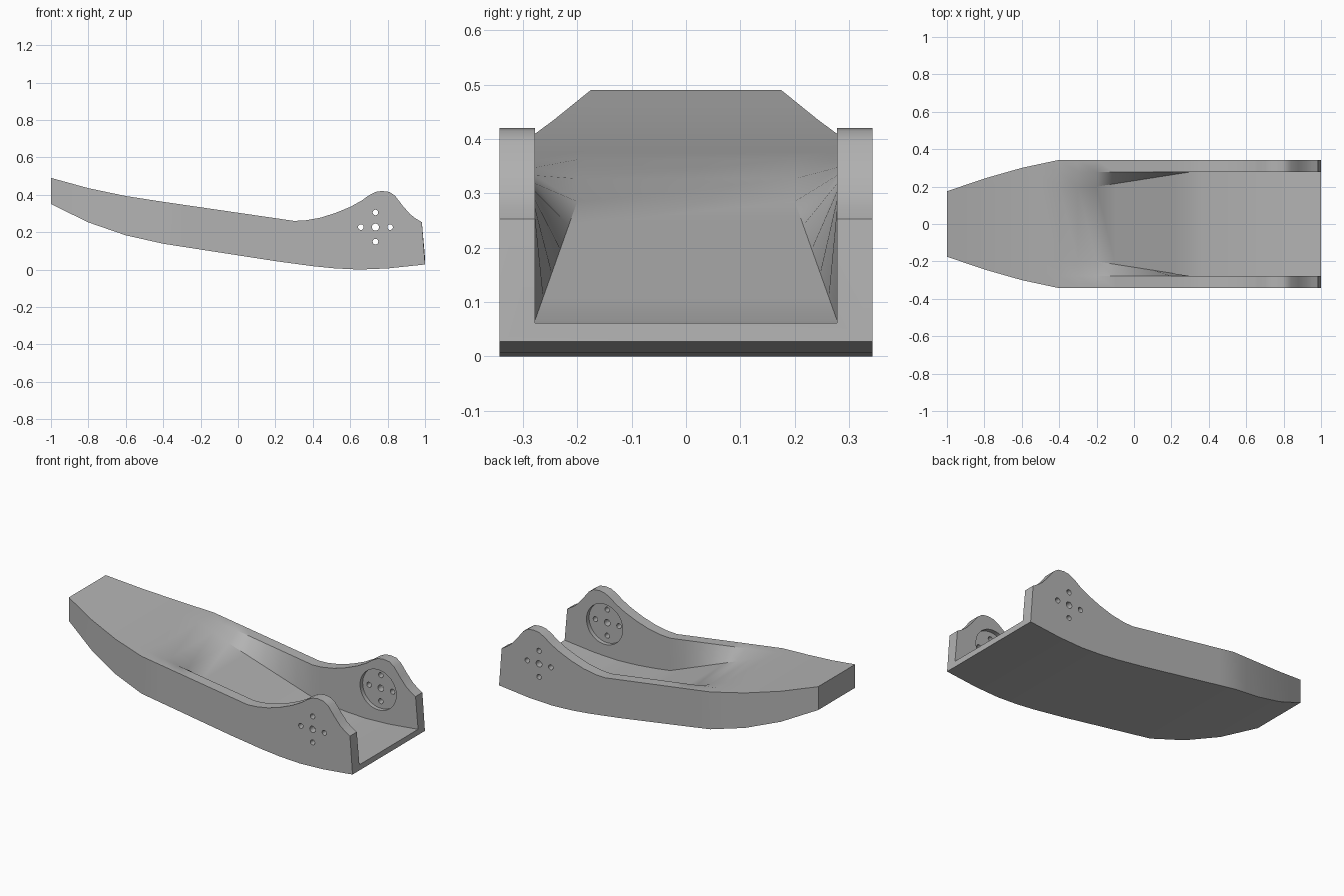
import bpy, bmesh, math

cube = bpy.data.objects.get("Cube")
if cube:
    bpy.data.objects.remove(cube)

# Profile curves along the length: (x, value)
TOP = [(-1, .49), (-.8, .435), (-.6, .393), (-.4, .362), (.3, .26), (.36, .263), (.44, .277),
       (.52, .302), (.6, .335), (.66, .368), (.7, .397), (.735, .415), (.77, .42), (.81, .415),
       (.84, .394), (.88, .342), (.92, .296), (.95, .273), (.983, .253), (1, .253)]
BOTTOM = [(-1, .35), (-.8, .252), (-.6, .183), (-.4, .138), (.2, .045), (.4, .018),
          (.52, .006), (.65, 0), (.8, .006), (1, .027)]
WIDTH = [(-1, .175), (-.8, .243), (-.6, .3), (-.4, .343), (1, .343)]
FLOOR_WIDTH = [(-.4, .2), (-.2, .2), (.3, .278), (1, .278)]
WALL = .278


def at(curve, x):
    """Linear lookup on a profile curve."""
    for (x0, v0), (x1, v1) in zip(curve, curve[1:]):
        if x <= x1:
            return v0 + (v1 - v0) * (x - x0) / (x1 - x0)
    return curve[-1][1]


def floor_z(x):
    """Channel floor: flush on the nose, a ramp, then a thin base plate."""
    if x <= -.4:
        return at(TOP, x)
    if x >= .3:
        return at(BOTTOM, x) + .034
    ramp = [(-.4, .362), (-.3, .327), (-.2, .285), (.3, at(BOTTOM, .3) + .034)]
    return at(ramp, x)


def section(x):
    """Half of the cross-section, from outer bottom to the floor edge."""
    w = at(WIDTH, x)
    inner = WALL if x >= -.4 else WALL * w / .343
    fw = at(FLOOR_WIDTH, x) if x >= -.4 else .2 * w / .343
    top_x = .983 if x == 1 else x
    return [(x, w, at(BOTTOM, x)), (top_x, w, at(TOP, x)),
            (top_x, inner, at(TOP, x)), (x, fw, floor_z(x))]


# Body: loft of mirrored cross-sections
stations = sorted({x for c in (TOP, BOTTOM) for x, _ in c if x != .983}
                  | {-.9, -.7, -.5, -.3, -.2, -.1, 0, .1})
bm = bmesh.new()
rings = []
for x in stations:
    half = section(x)
    ring = half + [(px, -py, pz) for px, py, pz in reversed(half)]
    rings.append([bm.verts.new(p) for p in ring])
for a, b in zip(rings, rings[1:]):
    for i in range(8):
        j = (i + 1) % 8
        bm.faces.new((a[i], a[j], b[j], b[i]))
# The nose is a plain cap, the open end a U made of three quads
bm.faces.new(rings[0])
e = rings[-1]
for ids in ((0, 1, 2, 3), (7, 0, 3, 4), (4, 5, 6, 7)):
    bm.faces.new([e[i] for i in ids])
bmesh.ops.recalc_face_normals(bm, faces=bm.faces)
mesh = bpy.data.meshes.new("channel_body")
bm.to_mesh(mesh)
bm.free()
body = bpy.data.objects.new("channel_body", mesh)
bpy.context.collection.objects.link(body)

# One flat grey
grey = bpy.data.materials.new("plain grey")
grey.use_nodes = True
colour = (.45, .45, .45, 1)
grey.diffuse_color = colour
grey.node_tree.nodes["Principled BSDF"].inputs["Base Color"].default_value = colour
mesh.materials.append(grey)


def drill(name, x, z, radius, depth, sides):
    """Cut a round hole across the body and remove the cutter."""
    bpy.ops.mesh.primitive_cylinder_add(vertices=sides, radius=radius, depth=depth,
                                        location=(x, 0, z), rotation=(math.pi / 2, 0, 0))
    cutter = bpy.context.object
    cutter.name = name
    cutter.hide_render = True
    cutter.data.materials.append(grey)
    mod = body.modifiers.new(name, 'BOOLEAN')
    mod.operation = 'DIFFERENCE'
    mod.solver = 'EXACT'
    mod.object = cutter
    bpy.context.view_layer.objects.active = body
    bpy.ops.object.modifier_apply(modifier=name)
    bpy.data.objects.remove(cutter)


# Round recess on both inner walls, then the centre hole and four screw holes
HX, HZ = .735, .227
drill("recess", HX, HZ, .12, 2 * (WALL + .025), 48)
drill("centre_hole", HX, HZ, .019, 1, 24)
for k in range(4):
    a = k * math.pi / 2
    drill("screw_hole", HX + .078 * math.cos(a), HZ + .078 * math.sin(a), .015, 1, 20)

# Smooth curved runs, keep the edges sharp
bpy.ops.object.select_all(action='DESELECT')
body.select_set(True)
bpy.context.view_layer.objects.active = body
bpy.ops.object.shade_smooth_by_angle(angle=math.radians(30))
